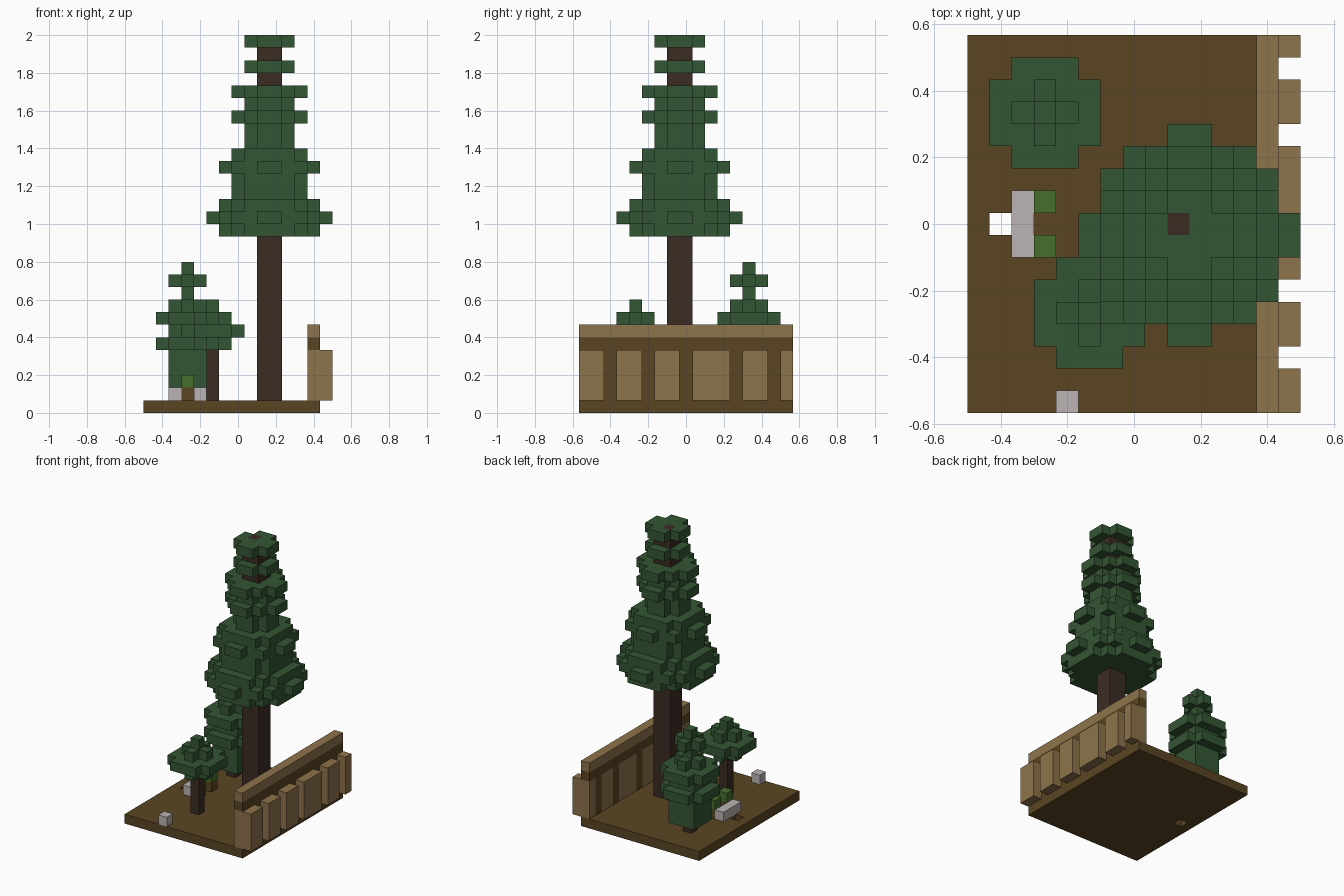
import bpy, bmesh
from mathutils import Vector

cube = bpy.data.objects.get("Cube")
if cube:
    bpy.data.objects.remove(cube)

U = 1 / 15                                  # edge of one block
ORIGIN = Vector((-7.5, -8.5, 0))


def material(name, hex_color):
    def linear(c):
        return c / 12.92 if c <= 0.04045 else ((c + 0.055) / 1.055) ** 2.4
    rgb = [linear(int(hex_color[i:i + 2], 16) / 255) for i in (0, 2, 4)]
    m = bpy.data.materials.new(name)
    m.use_nodes = True
    m.diffuse_color = (*rgb, 1)
    m.node_tree.nodes["Principled BSDF"].inputs["Base Color"].default_value = (*rgb, 1)
    return m


EARTH = material("earth_brown", "5A4522")
TAN = material("light_wood", "8D734B")
LEAF = material("leaf_green", "345634")
BARK = material("dark_bark", "3B2C24")
STONE = material("stone_grey", "BBB3B3")
BUSH = material("bush_green", "476F2D")


def box(xs, ys, zs):
    """All block cells in the half-open index ranges."""
    return {(x, y, z) for x in range(*xs) for y in range(*ys) for z in range(*zs)}


def disc(cx, cy, z, limit, reach=6):
    """One round layer of blocks around a centre given in block units."""
    return {(x, y, z)
            for x in range(int(cx) - reach, int(cx) + reach)
            for y in range(int(cy) - reach, int(cy) + reach)
            if (x + 0.5 - cx) ** 2 + (y + 0.5 - cy) ** 2 < limit}


def build(name, cells, mat):
    """Make one shell from the outer faces of the block cells."""
    bm = bmesh.new()
    for cell in cells:
        for axis in range(3):
            for side in (0, 1):
                near = list(cell)
                near[axis] += 2 * side - 1
                if tuple(near) in cells:
                    continue
                u, v = (axis + 1) % 3, (axis + 2) % 3
                corners = []
                for du, dv in ((0, 0), (1, 0), (1, 1), (0, 1)):
                    p = Vector(cell)
                    p[axis] += side
                    p[u] += du
                    p[v] += dv
                    corners.append(bm.verts.new((p + ORIGIN) * U))
                bm.faces.new(corners if side else corners[::-1])
    bmesh.ops.remove_doubles(bm, verts=bm.verts, dist=U / 100)
    bmesh.ops.dissolve_limit(bm, angle_limit=0.01, verts=bm.verts, edges=bm.edges)
    mesh = bpy.data.meshes.new(name)
    bm.to_mesh(mesh)
    bm.free()
    mesh.materials.append(mat)
    obj = bpy.data.objects.new(name, mesh)
    bpy.context.collection.objects.link(obj)


# Ground slab with one hole
build("ground", box((0, 14), (0, 17), (0, 1)) - {(1, 8, 0)}, EARTH)

# Wall: thick posts, dark infill and band, light top beam
posts = set()
for start, end in ((0, 2), (3, 5), (6, 8), (9, 12), (13, 15), (16, 17)):
    posts |= box((13, 15), (start, end), (1, 5))
build("wall_posts", posts, TAN)
build("wall_infill", box((13, 14), (0, 17), (1, 6)) - posts, EARTH)
build("wall_beam", box((13, 14), (0, 17), (6, 7)), TAN)

# Large tree: round layers on a trunk two blocks wide
trunk = box((9, 11), (7, 9), (1, 29)) | {(9, 8, 29)}
WIDE, BROAD, STAR, ROUND, SMALL = 21, 15, 7, 9, 4
layers = {14: BROAD, 15: WIDE, 16: BROAD, 17: ROUND, 18: ROUND, 19: 13, 20: ROUND,
          21: SMALL, 22: SMALL, 23: STAR, 24: SMALL, 25: STAR, 27: SMALL, 29: SMALL}
leaves = set()
for z, limit in layers.items():
    leaves |= disc(10, 8, z, limit)
build("large_trunk", trunk, BARK)
build("large_leaves", leaves - trunk, LEAF)

# Two smaller trees: layers listed upward from the first leaf level
DOT, PLUS, SQUARE, FULL = 0.5, 1.5, 2.5, 6
for name, x, y, base, stack in (
        ("bushy", 3, 13, 2, (SQUARE, SQUARE, SQUARE, FULL, SQUARE, FULL, PLUS, DOT, PLUS, DOT)),
        ("little", 5, 4, 5, (PLUS, FULL, PLUS, DOT))):
    leaves = set()
    for i, limit in enumerate(stack):
        leaves |= disc(x + 0.5, y + 0.5, base + i, limit)
    build(name + "_trunk", box((x, x + 1), (y, y + 1), (1, base)), BARK)
    build(name + "_leaves", leaves, LEAF)

# Stones and two planted blocks
build("stone_row", box((2, 3), (7, 10), (1, 2)), STONE)
build("loose_stone", {(4, 0, 1)}, STONE)
build("soil_blocks", {(3, 7, 1), (3, 9, 1)}, EARTH)
build("plants", {(3, 7, 2), (3, 9, 2)}, BUSH)
